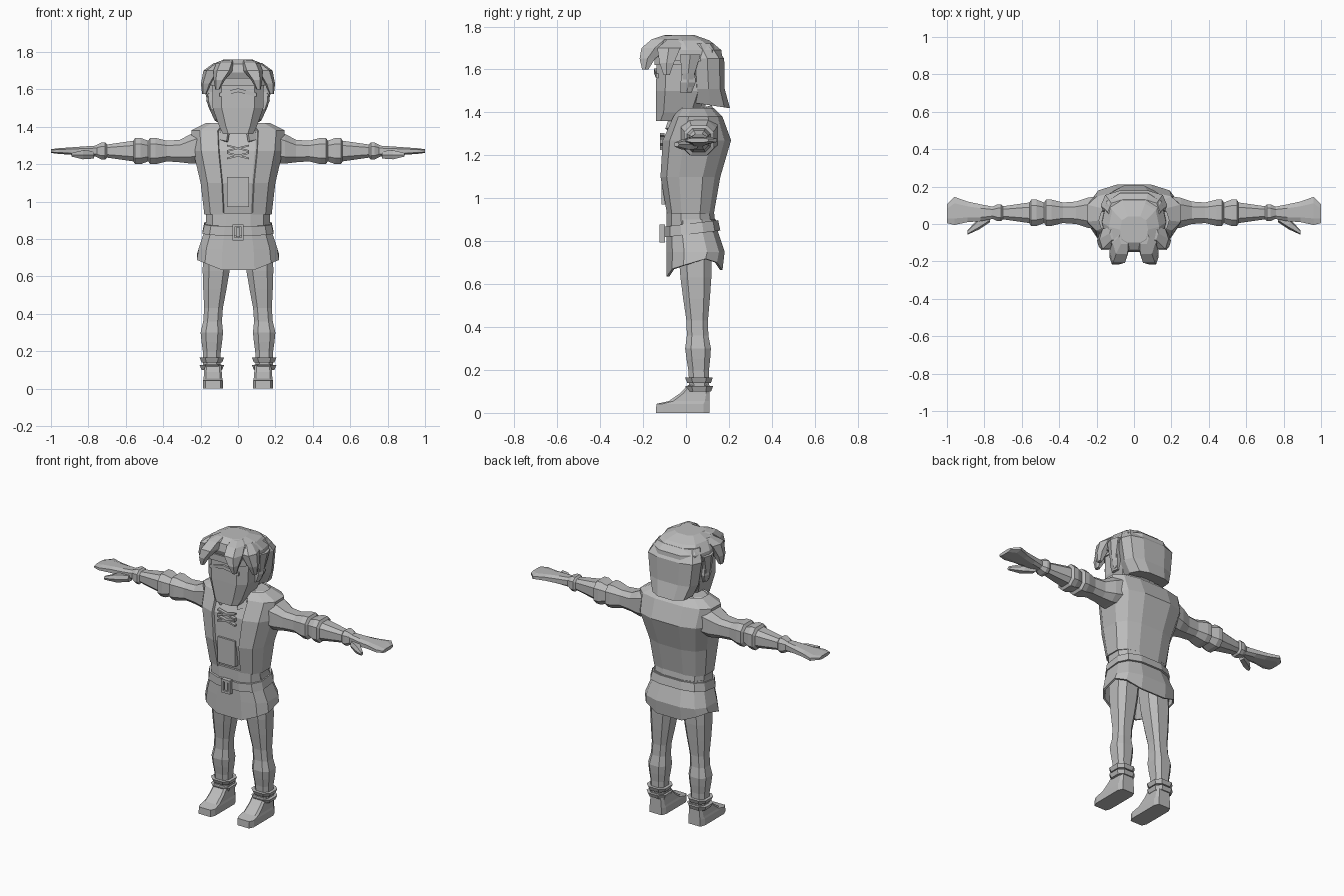
import bpy, bmesh, math
from math import cos, sin

cube = bpy.data.objects.get("Cube")
if cube:
    bpy.data.objects.remove(cube)

GREY = (.5, .5, .5, 1)
grey = bpy.data.materials.new("plain_grey")
grey.use_nodes = True
grey.diffuse_color = GREY
grey.node_tree.nodes["Principled BSDF"].inputs["Base Color"].default_value = GREY


def outline(sides, power, gap):
    """Rounded square reaching one unit each way; a gap leaves the front open."""
    if gap:
        step, start = (math.tau - gap * 2) / (sides - 1), gap
    else:
        step, start = math.tau / sides, math.pi / sides
    points = []
    for i in range(sides):
        angle = start + step * i - math.pi / 2
        points.append([math.copysign(abs(f(angle)) ** power, f(angle)) for f in (cos, sin)])
    widest = [max(abs(point[k]) for point in points) for k in range(2)]
    return [(u / widest[0], v / widest[1]) for u, v in points]


def loft(name, rings, sides=8, power=.7, along_x=False, gap=0, mirror=False, shell=0, move=None):
    """Skin rings of (position, centre u, centre v, half u, half v)."""
    shape = outline(sides, power, gap)
    bm = bmesh.new()
    loops = []
    for position, centre_u, centre_v, half_u, half_v in rings:
        loop = []
        for u, v in shape:
            across, deep = centre_u + half_u * u, centre_v + half_v * v
            place = (position, across, deep) if along_x else (across, deep, position)
            loop.append(bm.verts.new(place))
        loops.append(loop)
    for lower, upper in zip(loops, loops[1:]):
        for i in range(sides - 1 if gap else sides):
            j = (i + 1) % sides
            bm.faces.new((lower[i], lower[j], upper[j], upper[i]))
    if not shell:
        bm.faces.new(reversed(loops[0]))
        bm.faces.new(loops[-1])
        bmesh.ops.recalc_face_normals(bm, faces=bm.faces)
    if move:
        for loop in loops:
            for vert in loop:
                vert.co.z += move(vert.co, loop is loops[0])
    mesh = bpy.data.meshes.new(name)
    bm.to_mesh(mesh)
    bm.free()
    mesh.materials.append(grey)
    part = bpy.data.objects.new(name, mesh)
    bpy.context.collection.objects.link(part)
    if shell:
        thickness = part.modifiers.new("thickness", "SOLIDIFY")
        thickness.thickness, thickness.offset = shell, -1
    if mirror:
        other_side = part.modifiers.new("other_side", "MIRROR")
        other_side.use_mirror_merge = False


def body(name, rings, **options):
    """Central part from rings of (height, half width, front, back)."""
    loft(name, [(z, 0, (back + front) / 2, width, (back - front) / 2)
                for z, width, front, back in rings], **options)


def bar(name, start, end, half_depth, half_height):
    """Square bar between two points, mirrored across the body."""
    loft(name, [(x, y, z, half_depth, half_height) for x, y, z in (start, end)],
         sides=4, power=0, along_x=True, mirror=True)


# Torso: shirt with an open-fronted vest over it
torso = [(.93, .18, -.09, .13), (1.1, .2, -.12, .16), (1.27, .24, -.11, .21),
         (1.38, .25, -.06, .17), (1.42, .17, -.03, .13)]
inset = .015
body("shirt", [(z, width - inset, front + inset, back - inset)
               for z, width, front, back in torso], sides=12)
body("vest", torso, sides=12, gap=.3, shell=inset)
body("waist", [(.85, .17, -.09, .14), (.94, .17, -.09, .13)], sides=12)
bar("shirt_panel", (0, -.1, 1.05), (.06, -.1, 1.05), .015, .08)
for z in (1.23, 1.27):
    bar("lace", (-.06, -.11, z), (.06, -.11, z + .03), .01, .005)


# Skirt with a hem that points down at the front and back
def point_hem(co, is_hem):
    if not is_hem:
        return 0
    return min(.02, abs(co.x) * .4 - .07) + (.03 if co.y > .05 else 0)


body("skirt", [(.67, .22, -.09, .17), (.75, .21, -.09, .18), (.84, .18, -.09, .15),
               (.9, .17, -.08, .14)], sides=12, shell=.012, move=point_hem)

# Belt sloping up towards the back, with a square buckle
body("belt", [(.83, .19, -.1, .16), (.88, .18, -.1, .15)], sides=12,
     move=lambda co, is_hem: co.y * .12)
front = -.11
for z in (.8, .87):
    bar("buckle_bar", (0, front, z), (.03, front, z), .013, .007)
bar("buckle_side", (.018, front, .835), (.03, front, .835), .013, .04)
bar("belt_tongue", (0, front, .835), (.01, front, .835), .008, .025)

# Neck and slanted collar
body("neck", [(1.33, .08, -.05, .09), (1.46, .08, -.05, .09)])
body("collar", [(1.37, .12, -.1, .14), (1.42, .1, -.08, .12)], sides=10, gap=.4,
     shell=inset, move=lambda co, is_hem: co.y * .28 - .02)

# Sleeved arm with bunched cloth
sleeve = [(.19, .09), (.25, .08), (.31, .06), (.38, .055)]
for fold in (.44, .52):
    sleeve += [(fold, .07), (fold + .03, .07), (fold + .04, .055)]
sleeve += [(.63, .045), (.7, .035), (.71, .045), (.73, .045), (.76, .03)]
loft("arm", [(x, .06, 1.27 + max(0, .3 - x) * .25, half, half) for x, half in sleeve],
     along_x=True, mirror=True)

# Flat mitten hand and thumb
hand = [(.74, .06, .03, .03), (.82, .06, .045, .025), (.89, .065, .055, .02),
        (.96, .07, .075, .015), (1, .055, .05, .01)]
loft("hand", [(x, y, 1.27, wide, thick) for x, y, wide, thick in hand],
     along_x=True, mirror=True)
thumb = [(.77, .035, .025), (.83, 0, .03), (.89, -.045, .012)]
loft("thumb", [(x, y, 1.25, half, half * .8) for x, y, half in thumb],
     sides=6, along_x=True, mirror=True)


# Leg parts follow one slightly splayed centre line
def leg_part(name, profile):
    loft(name, [(z, .14 - max(0, z - .3) * .07, .065 - z * .03, half, half)
                for z, half in profile], mirror=True)


leg_part("leg", [(.1, .045), (.2, .048), (.25, .055), (.3, .06), (.36, .05),
                 (.43, .05), (.53, .062), (.63, .072), (.8, .08)])
for z in (.1, .14):
    leg_part("boot_cuff", [(z, .055), (z + .025, .065)])

# Boot: flat sole, long toe and sloping instep, all ending at the heel
heel = .11
boot = [(0, .053, -.14), (.042, .053, -.138), (.055, .05, -.08), (.09, .047, -.03),
        (.13, .045, .01)]
loft("boot", [(z, .134, (heel + toe) / 2, half, (heel - toe) / 2) for z, half, toe in boot],
     power=.3, mirror=True)

# Head with a flat face, brow band and ears
body("head", [(1.36, .08, -.14, -.02), (1.4, .1, -.14, .06), (1.5, .135, -.14, .1),
              (1.7, .14, -.135, .12)], power=.5)
body("headband", [(1.62, .145, -.147, .12), (1.66, .145, -.147, .12)], power=.5)
bar("brow", (0, -.14, 1.595), (.1, -.13, 1.57), .01, .01)
loft("ear", [(1.49, .13, 0, .02, .025), (1.54, .14, .01, .03, .035),
             (1.59, .14, .01, .025, .03)], sides=6, mirror=True)

# Hair: back mass dipping at the nape, and crown
body("back_hair", [(1.45, .125, .02, .205), (1.51, .16, .03, .18), (1.65, .178, .02, .178),
                   (1.72, .14, 0, .13)], sides=10,
     move=lambda co, is_nape: -max(0, co.y) * .15 if is_nape else 0)
body("crown_hair", [(1.64, .175, -.13, .17), (1.69, .17, -.15, .165),
                    (1.735, .135, -.14, .11), (1.76, .075, -.1, .04)], sides=10)


# Hanging tufts, thin at the tip and wide at the root
def tuft(name, rings):
    loft(name, [(z, x, y, half, half * 1.2) for z, x, y, half in rings],
         sides=6, mirror=True)


tuft("side_lock", [(1.5, .145, .01, .01), (1.58, .15, .01, .025), (1.67, .15, .02, .04)])
tuft("temple_tuft", [(1.575, .18, -.09, .012), (1.63, .17, -.09, .028),
                     (1.7, .14, -.08, .045), (1.74, .1, -.05, .03)])
tuft("front_tuft", [(1.6, .11, -.19, .012), (1.65, .1, -.18, .03), (1.7, .08, -.145, .052),
                    (1.74, .065, -.1, .05), (1.758, .05, -.07, .03)])
